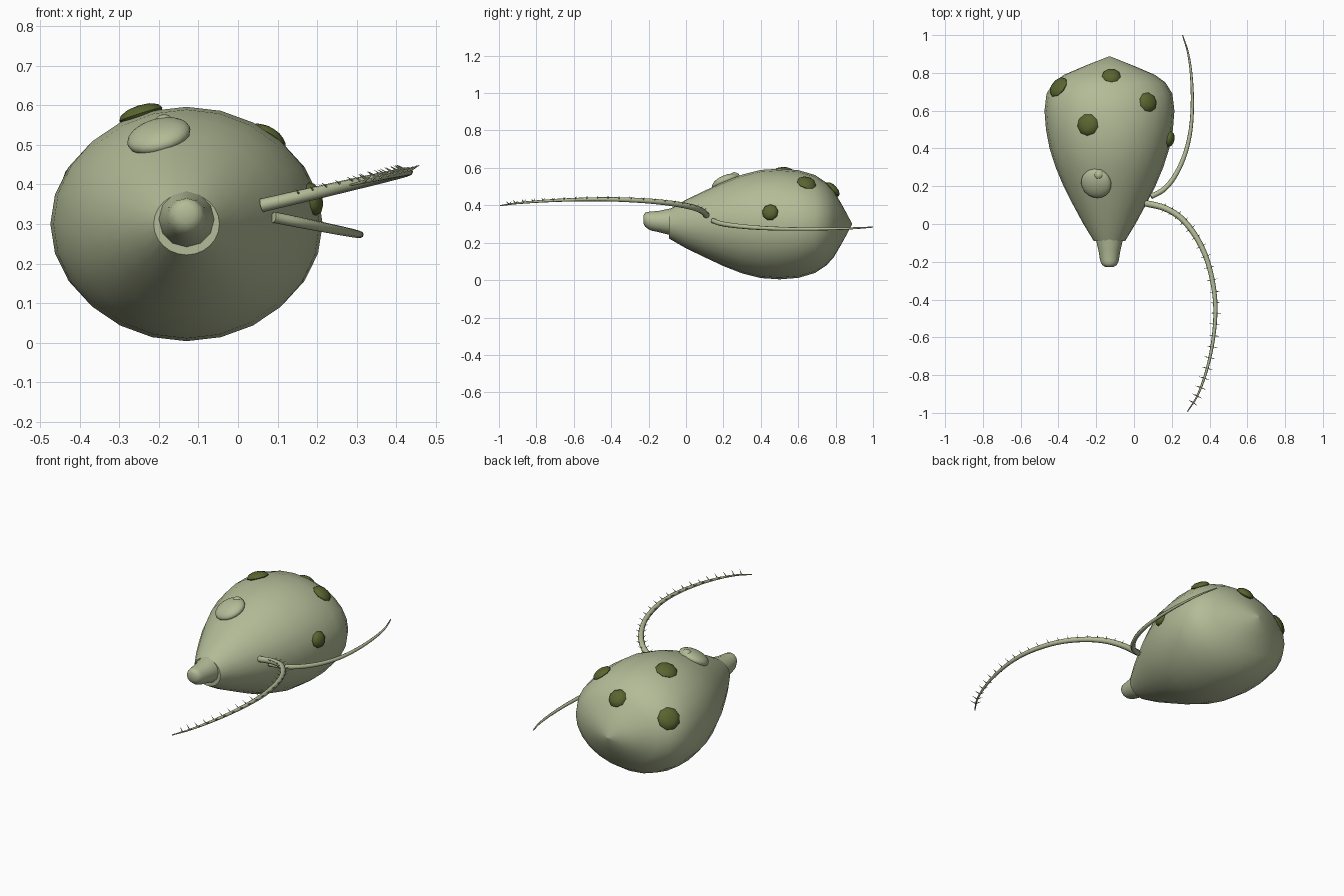
import bpy, bmesh
from math import cos, sin, tau, sqrt
from mathutils import Vector, Matrix

if "Cube" in bpy.data.objects:
    bpy.data.objects.remove(bpy.data.objects["Cube"])


def material(name, rgb):
    m = bpy.data.materials.new(name)
    m.use_nodes = True
    m.diffuse_color = (*rgb, 1)
    bsdf = m.node_tree.nodes["Principled BSDF"]
    bsdf.inputs["Base Color"].default_value = (*rgb, 1)
    bsdf.inputs["Roughness"].default_value = 0.8
    return m


SAGE = material("sage_skin", (0.45, 0.50, 0.31))
OLIVE = material("dark_olive", (0.10, 0.13, 0.03))
CX, CZ = -0.13, 0.30


def finish(bm, name, mat, smooth=True):
    bmesh.ops.recalc_face_normals(bm, faces=bm.faces)
    me = bpy.data.meshes.new(name)
    bm.to_mesh(me)
    bm.free()
    me.materials.append(mat)
    ob = bpy.data.objects.new(name, me)
    bpy.context.collection.objects.link(ob)
    if smooth:
        bpy.ops.object.select_all(action="DESELECT")
        ob.select_set(True)
        bpy.context.view_layer.objects.active = ob
        bpy.ops.object.shade_smooth_by_angle(angle=0.9)
    return ob


def loft(bm, rings):
    """Skin a list of point rings and cap both ends."""
    loops = [[bm.verts.new(p) for p in ring] for ring in rings]
    n = len(loops[0])
    for a, b in zip(loops, loops[1:]):
        for i in range(n):
            j = (i + 1) % n
            bm.faces.new((a[i], a[j], b[j], b[i]))
    bm.faces.new(loops[0])
    bm.faces.new(loops[-1])


def ellipse(y, rx, rz, cz, n):
    return [(CX + rx * cos(tau * i / n), y, cz + rz * sin(tau * i / n)) for i in range(n)]


# Body: station along y, half width, half height
BODY = [(-0.09, 0.083, 0.078), (0.0, 0.138, 0.130), (0.1, 0.192, 0.178),
        (0.2, 0.243, 0.225), (0.3, 0.285, 0.264), (0.4, 0.317, 0.289),
        (0.5, 0.336, 0.296), (0.6, 0.344, 0.288), (0.69, 0.333, 0.262),
        (0.75, 0.296, 0.222), (0.79, 0.240, 0.178), (0.84, 0.123, 0.092),
        (0.888, 0.002, 0.002)]
bm = bmesh.new()
loft(bm, [ellipse(y, rx, rz, CZ, 24) for y, rx, rz in BODY])
finish(bm, "body", SAGE)

# Snout and nose tip
SNOUT = [(-0.05, 0.072, 0.315), (-0.09, 0.070, 0.312), (-0.14, 0.058, 0.313),
         (-0.19, 0.050, 0.316), (-0.205, 0.045, 0.320), (-0.218, 0.038, 0.323),
         (-0.227, 0.022, 0.325)]
bm = bmesh.new()
loft(bm, [ellipse(y, r, r, cz, 12) for y, r, cz in SNOUT])
finish(bm, "snout", SAGE)


def surface(x, y):
    """Point and normal on the upper body skin."""
    def height(px, py):
        for a, b in zip(BODY, BODY[1:]):
            if a[0] <= py <= b[0]:
                t = (py - a[0]) / (b[0] - a[0])
                rx, rz = (a[k] + (b[k] - a[k]) * t for k in (1, 2))
                return CZ + rz * sqrt(max(0.0, 1 - ((px - CX) / rx) ** 2))
    d = 0.004
    normal = Vector(((height(x - d, y) - height(x + d, y)) / (2 * d),
                     (height(x, y - d) - height(x, y + d)) / (2 * d), 1)).normalized()
    return Vector((x, y, height(x, y))), normal


def dome(name, x, y, radius, depth, mat, segments):
    """Flattened ball lying on the skin."""
    point, normal = surface(x, y)
    turn = normal.to_track_quat("Z", "Y").to_matrix().to_4x4()
    place = Matrix.Translation(point) @ turn @ Matrix.Diagonal((radius, radius, depth, 1))
    bm = bmesh.new()
    bmesh.ops.create_uvsphere(bm, u_segments=segments, v_segments=segments * 3 // 4,
                              radius=1, matrix=place)
    finish(bm, name, mat)


dome("eye_dome", -0.20, 0.215, 0.082, 0.036, SAGE, 20)
dome("eye_knob", -0.185, 0.262, 0.030, 0.034, SAGE, 12)
SPOTS = [(-0.245, 0.525, 0.058), (-0.40, 0.725, 0.060), (-0.12, 0.785, 0.050),
         (0.075, 0.645, 0.053), (0.189, 0.45, 0.044)]
for i, (x, y, r) in enumerate(SPOTS):
    dome(f"skin_spot_{i + 1}", x, y, r, 0.024, OLIVE, 9)


def smooth_path(points, steps):
    """Catmull-Rom samples through the points."""
    p = [2 * points[0] - points[1], *points, 2 * points[-1] - points[-2]]
    out = []
    for a, b, c, d in zip(p, p[1:], p[2:], p[3:]):
        for k in range(steps):
            t = k / steps
            out.append(0.5 * (2 * b + (c - a) * t + (2 * a - 5 * b + 4 * c - d) * t ** 2
                              + (3 * b - a - 3 * c + d) * t ** 3))
    return out + [points[-1]]


def frames(path):
    """Position, side and up direction along a path."""
    for i, p in enumerate(path):
        along = (path[min(i + 1, len(path) - 1)] - path[max(i - 1, 0)]).normalized()
        side = along.cross(Vector((0, 0, 1))).normalized()
        yield p, along, side, side.cross(along)


def whip(name, outline, z, slope, thick, tip):
    """Tapered whip in a tilted plane."""
    x0 = outline[0][0]
    path = smooth_path([Vector((x, y, z + (x - x0) * slope)) for x, y in outline], 5)
    rings = []
    for i, (p, _, side, up) in enumerate(frames(path)):
        r = thick + (tip - thick) * (i / (len(path) - 1)) ** 1.5
        rings.append([p + r * (side * cos(tau * k / 8) + up * sin(tau * k / 8))
                      for k in range(8)])
    bm = bmesh.new()
    loft(bm, rings)
    finish(bm, name, SAGE)
    return path


front = whip("front_whip", [(0.06, 0.11), (0.16, 0.085), (0.25, 0.03), (0.33, -0.07),
                            (0.39, -0.2), (0.425, -0.36), (0.43, -0.5), (0.413, -0.65),
                            (0.38, -0.79), (0.335, -0.91), (0.283, -0.993)],
             0.347, 0.23, 0.017, 0.003)
whip("rear_whip", [(0.09, 0.145), (0.16, 0.185), (0.22, 0.26), (0.27, 0.37),
                   (0.3, 0.5), (0.309, 0.65), (0.302, 0.8), (0.285, 0.91),
                   (0.257, 1.0)], 0.317, -0.2, 0.014, 0.003)

# Thorns in pairs along the front whip
bm = bmesh.new()
for p, along, side, up in list(frames(front))[5:-2:2]:
    for s in (-1, 1):
        out = (side * s * 0.85 + up * 0.5).normalized()
        turn = out.to_track_quat("Z", "Y").to_matrix().to_4x4()
        bmesh.ops.create_cone(bm, cap_ends=True, segments=5, radius1=0.004, radius2=0.0003,
                              depth=0.034, matrix=Matrix.Translation(p + out * 0.017) @ turn)
finish(bm, "whip_thorns", SAGE, False)
